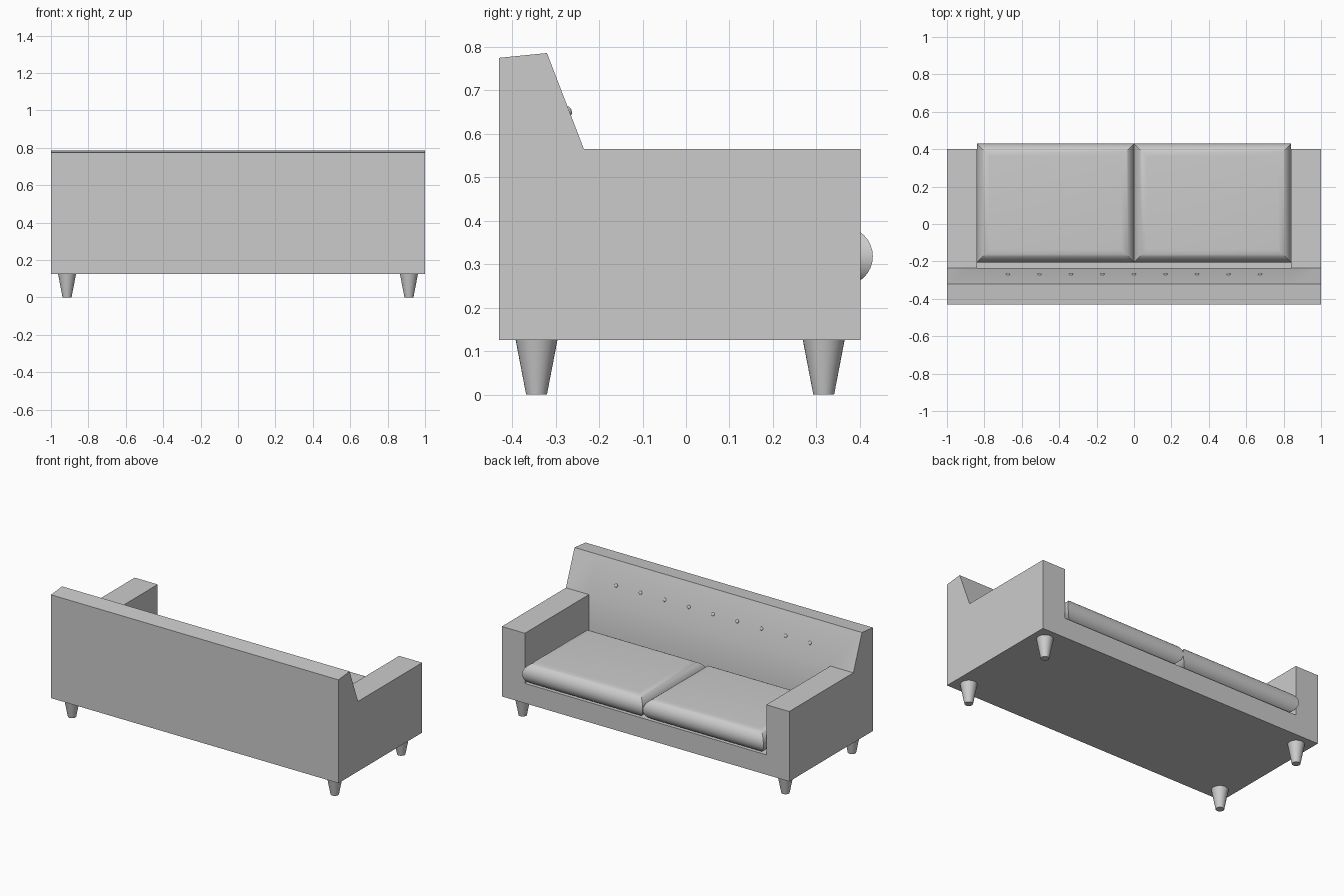
import bpy, bmesh, math
from mathutils import Matrix, Vector

if "Cube" in bpy.data.objects:
    bpy.data.objects.remove(bpy.data.objects["Cube"], do_unlink=True)

# One grey for the whole sofa
grey = bpy.data.materials.new("grey")
grey.use_nodes = True
COLOUR = (0.6, 0.6, 0.6, 1)
grey.diffuse_color = COLOUR
grey.node_tree.nodes["Principled BSDF"].inputs["Base Color"].default_value = COLOUR

ARM_X, BOTTOM, SEAT_Z, ARM_Z = 0.84, 0.125, 0.25, 0.565
BACK_Y, FRONT_Y = -0.235, 0.402


def finish(name, bm, smooth_angle=30):
    bmesh.ops.recalc_face_normals(bm, faces=bm.faces)
    mesh = bpy.data.meshes.new(name)
    bm.to_mesh(mesh)
    bm.free()
    mesh.materials.append(grey)
    obj = bpy.data.objects.new(name, mesh)
    bpy.context.collection.objects.link(obj)
    bpy.ops.object.select_all(action='DESELECT')
    obj.select_set(True)
    bpy.context.view_layer.objects.active = obj
    bpy.ops.object.shade_smooth_by_angle(angle=math.radians(smooth_angle))
    return obj


# Frame: side profile swept over both arms, with the seat recess between them
POINTS = {
    "base_back": (-0.43, BOTTOM), "top_back": (-0.43, 0.775),
    "top_front": (-0.32, 0.786), "slope_end": (BACK_Y, ARM_Z),
    "arm_front": (FRONT_Y, ARM_Z), "seat_back": (BACK_Y, SEAT_Z),
    "seat_front": (FRONT_Y, SEAT_Z), "base_front": (FRONT_Y, BOTTOM),
}
shell = ["base_back", "top_back", "top_front", "slope_end"]
arm_loop = shell + ["arm_front", "seat_front", "base_front"]
seat_loop = shell + ["seat_back", "seat_front", "base_front"]

bm = bmesh.new()
columns = [{k: bm.verts.new((x, *p)) for k, p in POINTS.items()}
           for x in (-1, -ARM_X, ARM_X, 1)]
for i, loop in enumerate((arm_loop, seat_loop, arm_loop)):
    a, b = columns[i], columns[i + 1]
    for p, q in zip(loop, loop[1:] + loop[:1]):
        bm.faces.new((a[p], a[q], b[q], b[p]))
for col in (columns[0], columns[3]):
    bm.faces.new([col[k] for k in arm_loop])
for col in columns[1:3]:
    bm.faces.new([col[k] for k in ("slope_end", "arm_front", "seat_front", "seat_back")])
loose = [v for v in bm.verts if not v.link_faces]
bmesh.ops.delete(bm, geom=loose, context='VERTS')
finish("sofa_frame", bm)


# Cushions: rectangular rings lofted along a half-round edge, mitred at corners
def cushion(name, x0, x1, y0=-0.205, y1=0.43, radius=0.068, steps=16):
    bm = bmesh.new()
    rings = []
    for i in range(steps + 1):
        a = math.pi * (i / steps - 0.5)
        inset = radius * (1 - math.cos(a))
        z = SEAT_Z + radius * (1 + math.sin(a))
        l, r, n, f = x0 + inset, x1 - inset, y0 + inset, y1 - inset
        rings.append([bm.verts.new((x, y, z)) for x, y in ((l, n), (r, n), (r, f), (l, f))])
    for low, high in zip(rings, rings[1:]):
        for j in range(4):
            k = (j + 1) % 4
            bm.faces.new((low[j], low[k], high[k], high[j]))
    bm.faces.new(rings[0])
    bm.faces.new(rings[-1])
    finish(name, bm)


cushion("left_seat_cushion", 0, ARM_X)
cushion("right_seat_cushion", -ARM_X, 0)

# Tapered round legs
for side, x in (("left", 0.914), ("right", -0.914)):
    for end, y in (("front", -0.344), ("back", 0.317)):
        bm = bmesh.new()
        bmesh.ops.create_cone(bm, cap_ends=True, segments=32, radius1=0.024, radius2=0.048,
                              depth=BOTTOM, matrix=Matrix.Translation((x, y, BOTTOM / 2)))
        finish(f"{side}_{end}_leg", bm)

# Row of flattened buttons on the sloping backrest
slope = Vector((0, 0.221, 0.085)).normalized()
turn = slope.to_track_quat('Z', 'Y').to_matrix().to_4x4()
for i in range(9):
    bm = bmesh.new()
    place = Matrix.Translation(((i - 4) * 0.1685, -0.269, 0.653))
    bmesh.ops.create_uvsphere(bm, u_segments=16, v_segments=8, radius=0.011,
                              matrix=place @ turn @ Matrix.Diagonal((1, 1, 0.5, 1)))
    finish(f"button_{i + 1}", bm, 60)
